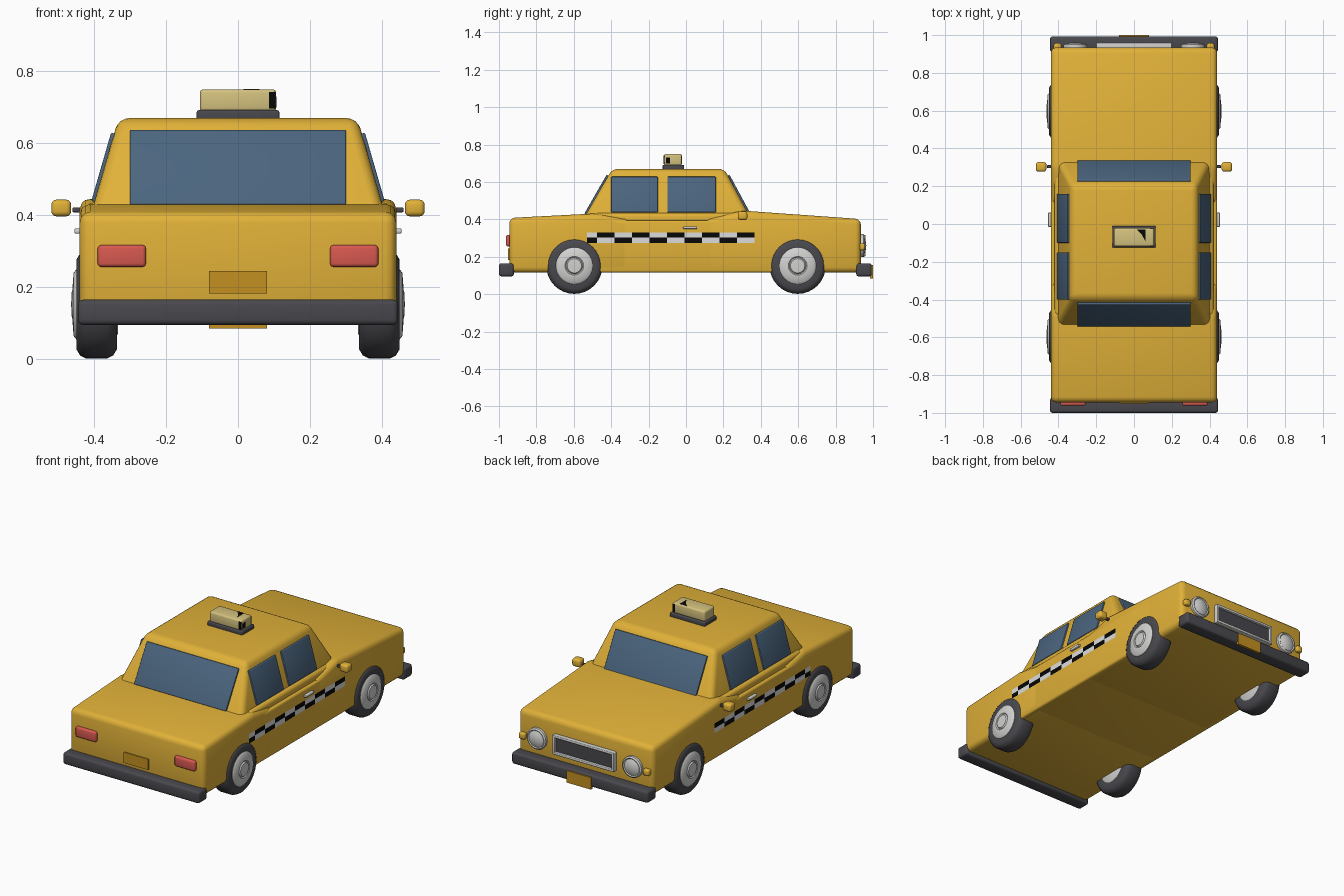
import bpy, bmesh, math
from mathutils import Vector

cube = bpy.data.objects.get("Cube")
if cube:
    bpy.data.objects.remove(cube, do_unlink=True)


def material(name, rgb):
    m = bpy.data.materials.new(name)
    m.use_nodes = True
    m.diffuse_color = (*rgb, 1)
    m.node_tree.nodes["Principled BSDF"].inputs["Base Color"].default_value = (*rgb, 1)
    return m


YELLOW = material("cab_yellow", (0.75, 0.44, 0.04))
GLASS = material("blue_glass", (0.07, 0.13, 0.21))
RUBBER = material("dark_grey", (0.065, 0.065, 0.075))
CHROME = material("light_grey", (0.64, 0.64, 0.63))
RED = material("lamp_red", (0.68, 0.10, 0.08))
ORANGE = material("plate_orange", (0.55, 0.28, 0.015))
CREAM = material("sign_cream", (0.66, 0.54, 0.21))
BLACK = material("black", (0.002, 0.002, 0.002))
WHITE = material("check_white", (0.72, 0.72, 0.72))


def finish(name, bm, mats, mirror=""):
    """Turn a bmesh into a smooth-shaded object, mirrored on the given axes."""
    bmesh.ops.recalc_face_normals(bm, faces=bm.faces)
    mesh = bpy.data.meshes.new(name)
    bm.to_mesh(mesh)
    bm.free()
    for m in mats:
        mesh.materials.append(m)
    ob = bpy.data.objects.new(name, mesh)
    bpy.context.collection.objects.link(ob)
    bpy.ops.object.select_all(action="DESELECT")
    ob.select_set(True)
    bpy.context.view_layer.objects.active = ob
    bpy.ops.object.shade_smooth_by_angle(angle=math.radians(40))
    if mirror:
        mod = ob.modifiers.new("Mirror", "MIRROR")
        mod.use_axis = ["X" in mirror, "Y" in mirror, False]
    return ob


def round_edges(bm, width, segments=3):
    if width:
        bmesh.ops.bevel(bm, geom=bm.edges[:], offset=width, segments=segments,
                        profile=0.5, affect="EDGES", clamp_overlap=True)


def slab(name, corners, depth, mat, bevel=0, mirror=""):
    """Polygon pushed along a depth vector, with rounded edges."""
    bm = bmesh.new()
    face = bm.faces.new([bm.verts.new(c) for c in corners])
    out = bmesh.ops.extrude_face_region(bm, geom=[face], use_keep_orig=True)
    moved = [g for g in out["geom"] if isinstance(g, bmesh.types.BMVert)]
    bmesh.ops.translate(bm, vec=Vector(depth), verts=moved)
    bmesh.ops.recalc_face_normals(bm, faces=bm.faces)
    round_edges(bm, bevel)
    return finish(name, bm, [mat], mirror)


def box(name, x, y, z, mat, bevel=0, mirror=""):
    ring = [(x[0], y[0], z[0]), (x[1], y[0], z[0]), (x[1], y[1], z[0]), (x[0], y[1], z[0])]
    return slab(name, ring, (0, 0, z[1] - z[0]), mat, bevel, mirror)


def lathe(name, profile, centre, axis, mat, mirror="", steps=32):
    """Spin (radius, distance) points about an axis through centre."""
    axis, centre, up = Vector(axis), Vector(centre), Vector((0, 0, 1))
    bm = bmesh.new()
    verts = [bm.verts.new(centre + axis * d + up * r) for r, d in profile]
    edges = [bm.edges.new(pair) for pair in zip(verts, verts[1:])]
    bmesh.ops.spin(bm, geom=verts + edges, cent=centre, axis=axis,
                   angle=math.tau, steps=steps, use_duplicate=False)
    bmesh.ops.remove_doubles(bm, verts=bm.verts, dist=0.0005)
    return finish(name, bm, [mat], mirror)


# Body: trunk, hood, middle section and belt under the windows
W = 0.44


def body_part(name, outline):
    return slab(name, [(-W, y, z) for y, z in outline], (2 * W, 0, 0), YELLOW, 0.03)


body_part("trunk", [(-0.945, 0.115), (-0.3, 0.115), (-0.3, 0.40), (-0.48, 0.432), (-0.945, 0.408)])
body_part("hood", [(0.935, 0.115), (0.1, 0.115), (0.1, 0.40), (0.30, 0.447), (0.935, 0.402)])
box("middle_body", (-W, W), (-0.72, 0.67), (0.116, 0.395), YELLOW, 0.012)
box("window_belt", (-0.422, 0.422), (-0.485, 0.315), (0.37, 0.435), YELLOW, 0.02)

# Cabin: tapered block
Z0, Z1 = 0.40, 0.67
SIDE, BACK, FRONT = (0.41, 0.332), (-0.55, -0.395), (0.35, 0.205)


def at(z, span):
    return span[0] + (span[1] - span[0]) * (z - Z0) / (Z1 - Z0)


bm = bmesh.new()
rings = []
for z in (Z0, Z1):
    s, b, f = at(z, SIDE), at(z, BACK), at(z, FRONT)
    rings.append([bm.verts.new(p) for p in ((-s, b, z), (s, b, z), (s, f, z), (-s, f, z))])
for ring in rings:
    bm.faces.new(ring)
for i in range(4):
    j = (i + 1) % 4
    bm.faces.new((rings[0][i], rings[0][j], rings[1][j], rings[1][i]))
bmesh.ops.recalc_face_normals(bm, faces=bm.faces)
round_edges(bm, 0.03, 4)
finish("cabin", bm, [YELLOW])

# Windows standing slightly proud of the cabin
lo, hi = 0.435, 0.625
for name, y0, y1 in (("rear_side_window", -0.40, -0.15), ("front_side_window", -0.10, 0.16)):
    corners = [(at(z, SIDE) - 0.01, y, z) for y, z in ((y0, lo), (y1, lo), (y1, hi), (y0, hi))]
    slab(name, corners, (0.018, 0, 0.004), GLASS, 0.004, "X")
for name, span, sign in (("rear_window", BACK, -1), ("windshield", FRONT, 1)):
    corners = [(x, at(z, span) - sign * 0.01, z)
               for x, z in ((-0.30, 0.425), (0.30, 0.425), (0.30, 0.632), (-0.30, 0.632))]
    slab(name, corners, (0, sign * 0.018, 0.006), GLASS, 0.004)

# Wheels
lathe("tyres", [(0.09, -0.055), (0.125, -0.056), (0.142, -0.046), (0.15, -0.03), (0.15, 0.03),
                (0.142, 0.046), (0.125, 0.056), (0.09, 0.054)],
      (0.393, 0.597, 0.152), (1, 0, 0), RUBBER, "XY")
lathe("wheel_discs", [(0, -0.06), (0.08, -0.06), (0.098, -0.05), (0.098, 0.056), (0.088, 0.064),
                      (0.05, 0.067), (0.044, 0.062), (0.038, 0.069), (0, 0.071)],
      (0.393, 0.597, 0.152), (1, 0, 0), CHROME, "XY")

# Bumpers and number plates
box("rear_bumper", (-0.445, 0.445), (-1.0, -0.92), (0.095, 0.165), RUBBER, 0.014)
box("front_bumper", (-0.445, 0.445), (0.91, 0.993), (0.095, 0.165), RUBBER, 0.014)
box("rear_plate", (-0.08, 0.08), (-0.951, -0.94), (0.182, 0.245), ORANGE)
box("front_plate", (-0.08, 0.08), (0.985, 1.0), (0.085, 0.155), ORANGE)

# Lamps
box("tail_lamps", (0.256, 0.39), (-0.962, -0.93), (0.256, 0.317), RED, 0.01, "X")
lathe("headlamps", [(0.062, -0.02), (0.062, 0.014), (0.054, 0.02), (0.048, 0.016),
                    (0.03, 0.025), (0, 0.029)], (0.312, 0.935, 0.26), (0, 1, 0), CHROME, "X")
box("indicators", (0.385, 0.425), (0.92, 0.957), (0.235, 0.272), YELLOW, 0.01, "X")

# Grille: bright frame around a dark panel
for name, x, z in (("grille_top", (-0.2, 0.2), (0.302, 0.317)),
                   ("grille_bottom", (-0.2, 0.2), (0.203, 0.218)),
                   ("grille_left", (0.185, 0.2), (0.203, 0.317)),
                   ("grille_right", (-0.2, -0.185), (0.203, 0.317))):
    box(name, x, (0.92, 0.96), z, CHROME, 0.004)
box("grille_panel", (-0.19, 0.19), (0.92, 0.945), (0.21, 0.31), RUBBER)

# Mirrors and door handles
box("mirror_arms", (0.39, 0.46), (0.296, 0.312), (0.408, 0.422), RUBBER, 0.003, "X")
box("mirrors", (0.464, 0.519), (0.277, 0.328), (0.397, 0.443), YELLOW, 0.013, "X")
box("door_handles", (0.435, 0.455), (-0.015, 0.06), (0.349, 0.363), CHROME, 0.004, "X")

# Checkered side stripe, coloured by cell parity
bm = bmesh.new()
cols = [-0.528] + [-0.475 + 0.0935 * k for k in range(10)]
rows = [0.274, 0.302, 0.33]
for i, (y0, y1) in enumerate(zip(cols, cols[1:])):
    for j, (z0, z1) in enumerate(zip(rows, rows[1:])):
        x = W + 0.003
        face = bm.faces.new([bm.verts.new(p) for p in
                             ((x, y0, z0), (x, y1, z0), (x, y1, z1), (x, y0, z1))])
        face.material_index = (i + j) % 2
finish("checker_stripe", bm, [BLACK, WHITE], "X")

# Roof sign
box("sign_base", (-0.115, 0.115), (-0.125, -0.01), (0.66, 0.692), RUBBER, 0.006)
box("sign_lamp", (-0.106, 0.106), (-0.118, -0.022), (0.688, 0.75), CREAM, 0.01)
for name, y in (("sign_front_edge", -0.119), ("sign_back_edge", -0.024)):
    box(name, (0.086, 0.104), (y, y + 0.003), (0.697, 0.742), BLACK)
slab("sign_top_patch", [(0.015, -0.03, 0.749), (0.06, -0.03, 0.749), (0.06, -0.09, 0.749),
                        (0.04, -0.055, 0.749)], (0, 0, 0.002), BLACK)
box("sign_end_patch", (0.104, 0.107), (-0.108, -0.085), (0.70, 0.73), BLACK)
